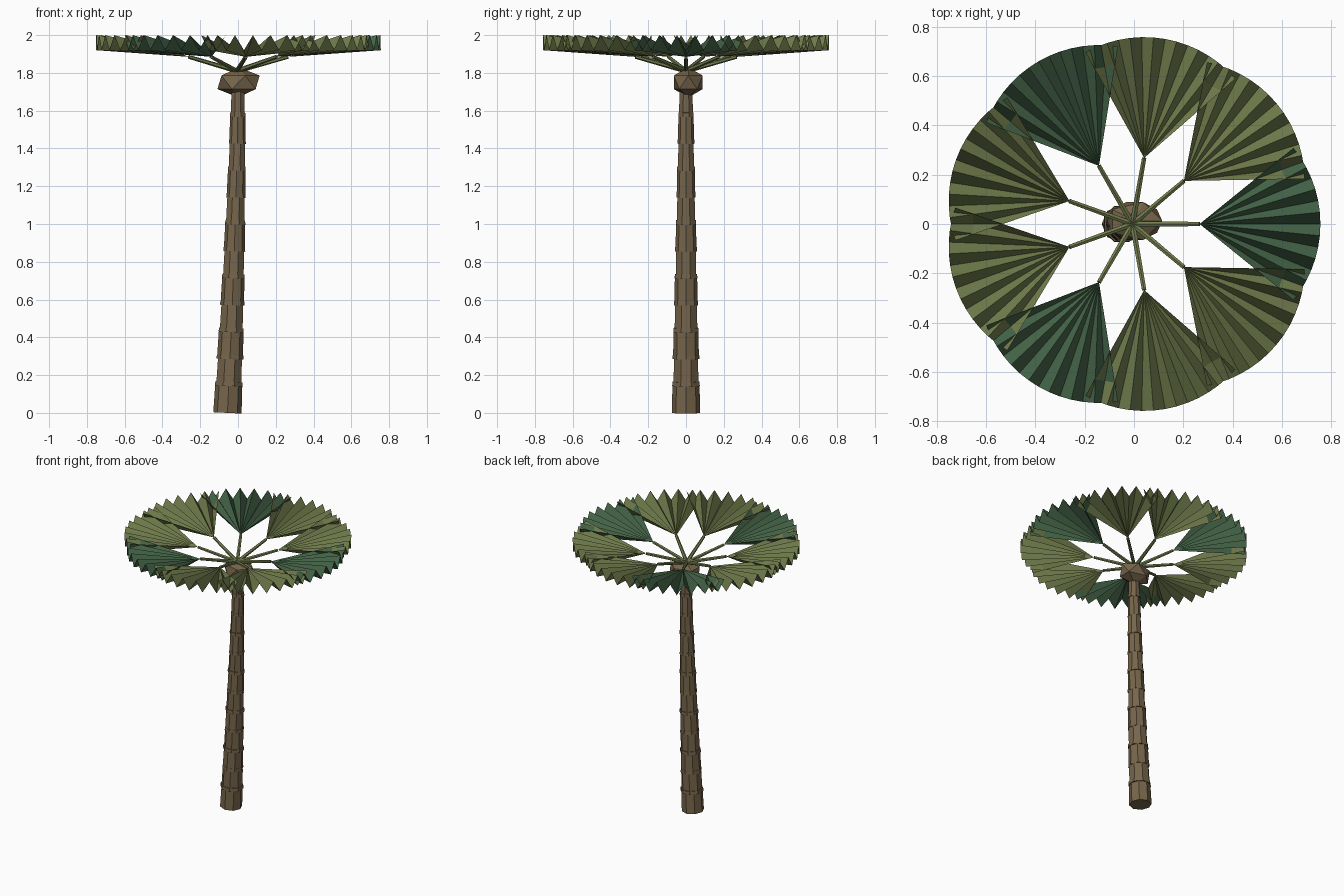
import bpy, bmesh, math
from mathutils import Vector, Matrix

cube = bpy.data.objects.get("Cube")
if cube:
    bpy.data.objects.remove(cube, do_unlink=True)


def material(name, color):
    m = bpy.data.materials.new(name)
    m.use_nodes = True
    m.diffuse_color = (*color, 1)
    bsdf = m.node_tree.nodes["Principled BSDF"]
    bsdf.inputs["Base Color"].default_value = (*color, 1)
    bsdf.inputs["Roughness"].default_value = 0.9
    return m


BARK = material("bark_brown", (0.18, 0.13, 0.07))
OLIVE = material("olive_leaf", (0.17, 0.21, 0.075))
GREEN = material("deep_green_leaf", (0.062, 0.135, 0.068))


def finish(name, bm, mat):
    mesh = bpy.data.meshes.new(name)
    bm.to_mesh(mesh)
    bm.free()
    mesh.materials.append(mat)
    obj = bpy.data.objects.new(name, mesh)
    bpy.context.collection.objects.link(obj)
    return obj


def tapered_rod(bm, a, b, r1, r2, sides, twist=0.0):
    """Capped frustum running from point a to point b."""
    axis = b - a
    turn = axis.to_track_quat('Z', 'Y').to_matrix().to_4x4()
    bmesh.ops.create_cone(
        bm, cap_ends=True, segments=sides, radius1=r1, radius2=r2, depth=axis.length,
        matrix=Matrix.Translation((a + b) / 2) @ turn @ Matrix.Rotation(twist, 4, 'Z'))


# Trunk: stacked segments following a gentle lean
SEGMENTS, TOP = 12, 1.71
SIDES = 8


def spine(z):
    return Vector((-0.056 * max(0, 1 - z / TOP) ** 1.5, 0, z))


def trunk_radius(z):
    return 0.075 - 0.038 * z / TOP


trunk = bmesh.new()
rings = bmesh.new()
for i in range(SEGMENTS):
    z0, z1 = TOP * i / SEGMENTS, TOP * (i + 1) / SEGMENTS
    twist = (i % 2) * math.pi / SIDES
    tapered_rod(trunk, spine(z0), spine(z1), trunk_radius(z0), trunk_radius(z1), SIDES, twist)
    # Leaf scar ring at the joint, every other one more pronounced
    if i:
        r = trunk_radius(z0) * (1.1 if i % 2 else 1.04)
        tapered_rod(rings, spine(z0), spine(z0 + 0.022), r, r * 0.98, SIDES, twist)
finish("trunk", trunk, BARK)
finish("trunk_rings", rings, BARK)

# Faceted crown knob under the leaves
knob = bmesh.new()
bmesh.ops.create_icosphere(
    knob, subdivisions=1, radius=1,
    matrix=Matrix.Translation((0.003, 0.012, 1.75)) @ Matrix.Diagonal((0.125, 0.09, 0.08, 1)))
finish("crown_knob", knob, BARK)

# Leaf stalks and pleated fans
HUB = Vector((-0.006, 0, 1.81))
LEAVES, PLEATS = 9, 14
HALF_ANGLE, LENGTH, REACH = math.radians(39), 0.49, 0.272
for i in range(LEAVES):
    angle = i * math.tau / LEAVES
    mat = OLIVE if i % 3 else GREEN
    apex = HUB + Vector((REACH * math.cos(angle), REACH * math.sin(angle), 0.075))

    stalk = bmesh.new()
    tapered_rod(stalk, HUB, apex, 0.013, 0.010, 6)
    finish(f"leaf_stalk_{i + 1}", stalk, mat if i % 3 else OLIVE)

    fan = bmesh.new()
    tip = fan.verts.new(apex)
    rim = []
    for k in range(PLEATS + 1):
        a = angle + HALF_ANGLE * (2 * k / PLEATS - 1)
        z = 1.92 if k % 2 else 2.0
        rim.append(fan.verts.new((apex.x + LENGTH * math.cos(a),
                                  apex.y + LENGTH * math.sin(a), z)))
    for v, w in zip(rim, rim[1:]):
        fan.faces.new((tip, v, w))
    finish(f"leaf_fan_{i + 1}", fan, mat)
